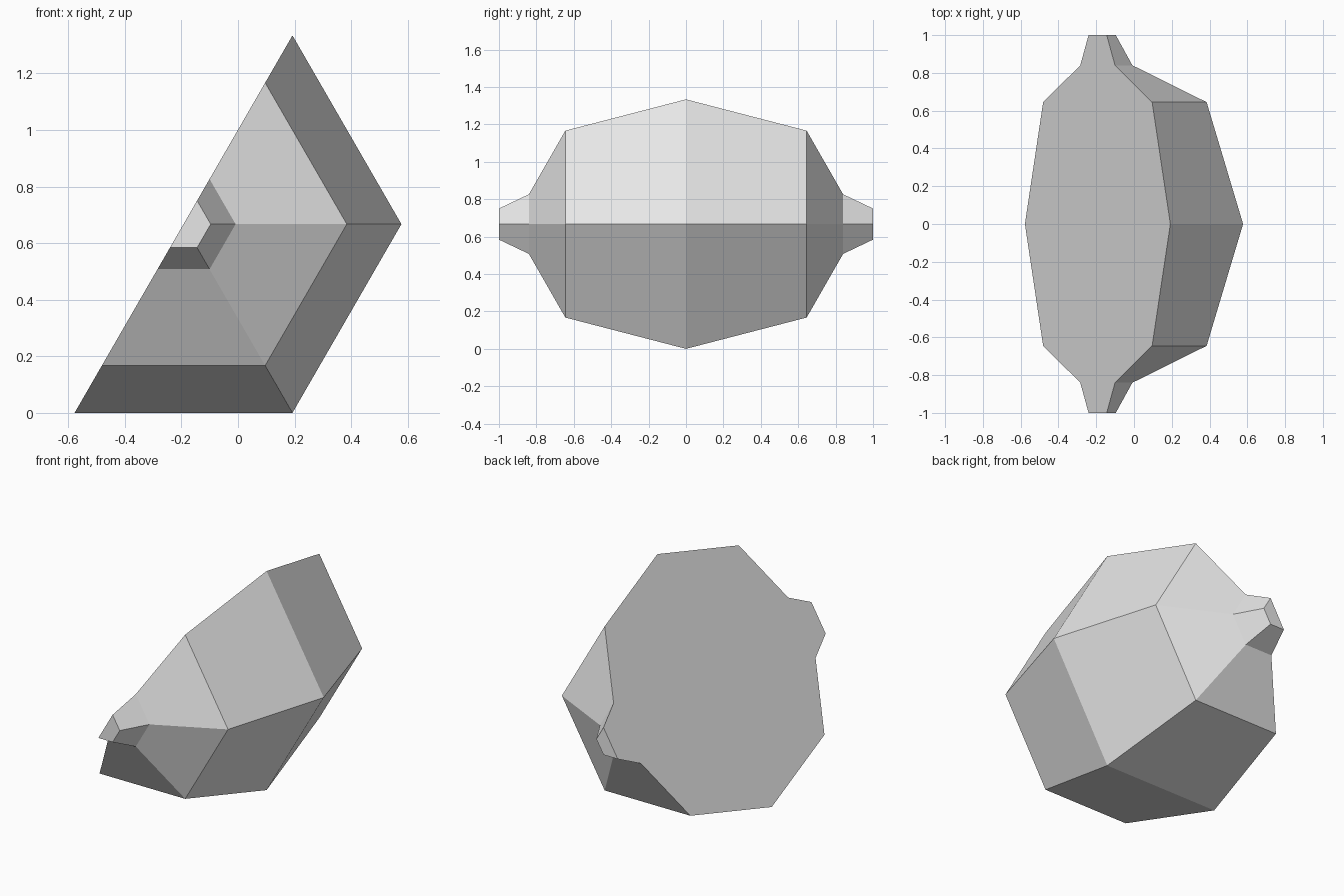
import bpy
import bmesh
import math

cube = bpy.data.objects.get("Cube")
if cube:
    bpy.data.objects.remove(cube, do_unlink=True)

# Plain grey finish
grey = bpy.data.materials.new("light_grey")
grey.use_nodes = True
colour = (0.8, 0.8, 0.8, 1)
grey.diffuse_color = colour
grey.node_tree.nodes["Principled BSDF"].inputs["Base Color"].default_value = colour

# Six-sided barrel lying along y, halved lengthwise: (radius, y) profile
half = [(0.77, 0), (0.577, 0.645), (0.184, 0.84), (0.096, 1)]
profile = [(r, -y) for r, y in reversed(half[1:])] + half
CENTRE_X, CENTRE_Z = -0.1925, 0.667
ANGLES = [math.radians(a) for a in (-120, -60, 0, 60)]

bm = bmesh.new()
rings = [[bm.verts.new((CENTRE_X + r * math.cos(a), y, CENTRE_Z + r * math.sin(a)))
          for a in ANGLES] for r, y in profile]

# Faceted outer walls
for near, far in zip(rings, rings[1:]):
    for i in range(len(ANGLES) - 1):
        bm.faces.new((near[i], near[i + 1], far[i + 1], far[i]))

# End caps and the single flat cut face
bm.faces.new(rings[0])
bm.faces.new(rings[-1])
bm.faces.new([ring[0] for ring in rings] + [ring[-1] for ring in reversed(rings)])
bmesh.ops.recalc_face_normals(bm, faces=bm.faces)

mesh = bpy.data.meshes.new("half_barrel")
bm.to_mesh(mesh)
bm.free()
mesh.materials.append(grey)
half_barrel = bpy.data.objects.new("half_barrel", mesh)
bpy.context.collection.objects.link(half_barrel)
